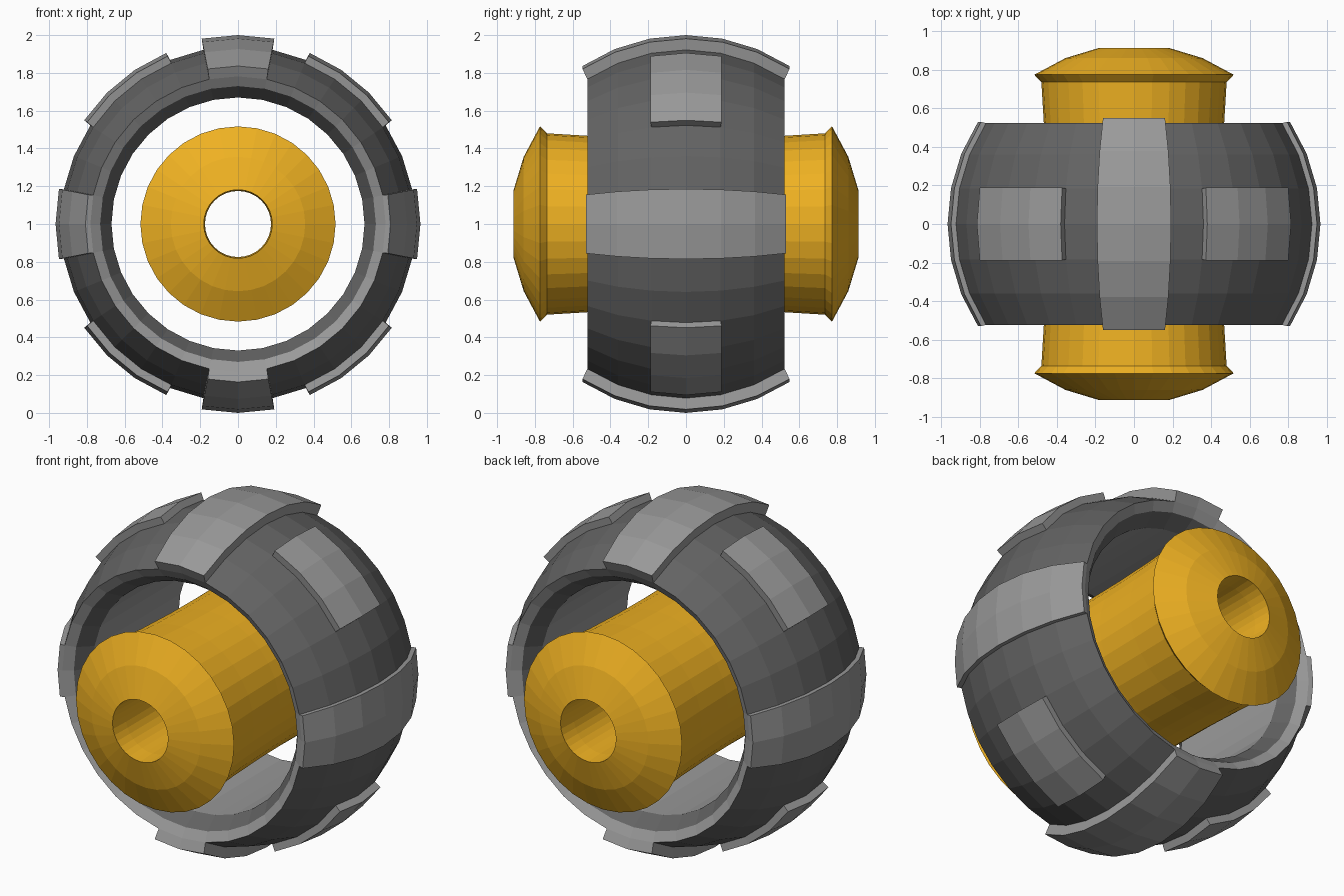
import bpy, bmesh
from math import sin, cos, radians

if "Cube" in bpy.data.objects:
    bpy.data.objects.remove(bpy.data.objects["Cube"])

STEP = 11.25   # 32 sides around, matching sphere rings
CZ = 1.0       # height of the axle


def material(name, r, g, b):
    m = bpy.data.materials.new(name)
    m.diffuse_color = (r, g, b, 1)
    m.use_nodes = True
    m.node_tree.nodes["Principled BSDF"].inputs["Base Color"].default_value = m.diffuse_color
    return m


gold = material("gold", 0.86, 0.44, 0.016)
dark = material("dark_grey", 0.125, 0.125, 0.125)
light = material("mid_grey", 0.32, 0.32, 0.32)


def finish(name, bm, mats):
    bmesh.ops.recalc_face_normals(bm, faces=bm.faces)
    me = bpy.data.meshes.new(name)
    bm.to_mesh(me)
    bm.free()
    ob = bpy.data.objects.new(name, me)
    ob.location.z = CZ
    for m in mats:
        me.materials.append(m)
    bpy.context.collection.objects.link(ob)
    return ob


def ball(r, lon, lat):
    """Point on a sphere whose poles lie along y."""
    a, b = radians(lon), radians(lat)
    return (r * cos(b) * cos(a), r * sin(b), r * cos(b) * sin(a))


def lathe(name, profile, mats, second=()):
    """Spin a closed (radius, y) profile around y; listed edges use the second material."""
    bm = bmesh.new()
    rings = [[bm.verts.new((r * cos(radians(i * STEP)), y, r * sin(radians(i * STEP))))
              for r, y in profile] for i in range(32)]
    n = len(profile)
    for i in range(32):
        a, b = rings[i], rings[(i + 1) % 32]
        for j in range(n):
            k = (j + 1) % n
            f = bm.faces.new((a[j], a[k], b[k], b[j]))
            f.material_index = 1 if j in second else 0
    return finish(name, bm, mats)


def pad(name, lon0, nlon, nlat, r_out, r_in=0.94):
    """Raised patch of sphere with side walls, very slightly tapered."""
    bm = bmesh.new()
    mid = lon0 + nlon * STEP / 2
    grids = [[[bm.verts.new(ball(r, mid + s * (i - nlon / 2) * STEP, s * (j - nlat / 2) * STEP))
               for j in range(nlat + 1)] for i in range(nlon + 1)]
             for r, s in ((r_out, 0.985), (r_in, 1.0))]
    top, low = grids
    for g in grids:
        for i in range(nlon):
            for j in range(nlat):
                bm.faces.new((g[i][j], g[i + 1][j], g[i + 1][j + 1], g[i][j + 1]))
    for j in range(nlat):
        for i in (0, nlon):
            bm.faces.new((top[i][j], top[i][j + 1], low[i][j + 1], low[i][j]))
    for i in range(nlon):
        for j in (0, nlat):
            bm.faces.new((top[i][j], top[i + 1][j], low[i + 1][j], low[i][j]))
    return finish(name, bm, [light])


# Tyre: dark spherical band, with lighter rim edges and bore
outer = [(0.94 * cos(radians(k * STEP)), 0.94 * sin(radians(k * STEP))) for k in range(-3, 4)]
lathe("tyre", outer + [(0.73, 0.489), (0.67, 0.40), (0.67, -0.40), (0.73, -0.489)],
      [dark, light], second=(6, 8, 10))

# Full-width tread pads: taller at top and bottom, thinner at the sides
for name, lon, r in (("right", 0, 0.966), ("top", 90, 1.0), ("left", 180, 0.966), ("bottom", 270, 1.0)):
    pad("tread_pad_" + name, lon - STEP, 2, 6, r)

# Short diagonal tread pads
for i, lon in enumerate((33.75, 112.5, 213.75, 292.5)):
    pad(f"diagonal_pad_{i + 1}", lon, 3, 2, 0.982)

# Hub: waisted barrel with rounded flanged caps and a through hole
cap = [(0.93 * sin(radians(k * STEP)), 0.93 * cos(radians(k * STEP))) for k in (3, 2, 1)]
half = [(0.455, 0), (0.458, 0.26), (0.467, 0.52), (0.48, 0.735)] + cap
ring = [(r, -y) for r, y in reversed(half)] + half[1:] + [(0.175, 0.80), (0.175, -0.80)]
lathe("hub", ring, [gold])
